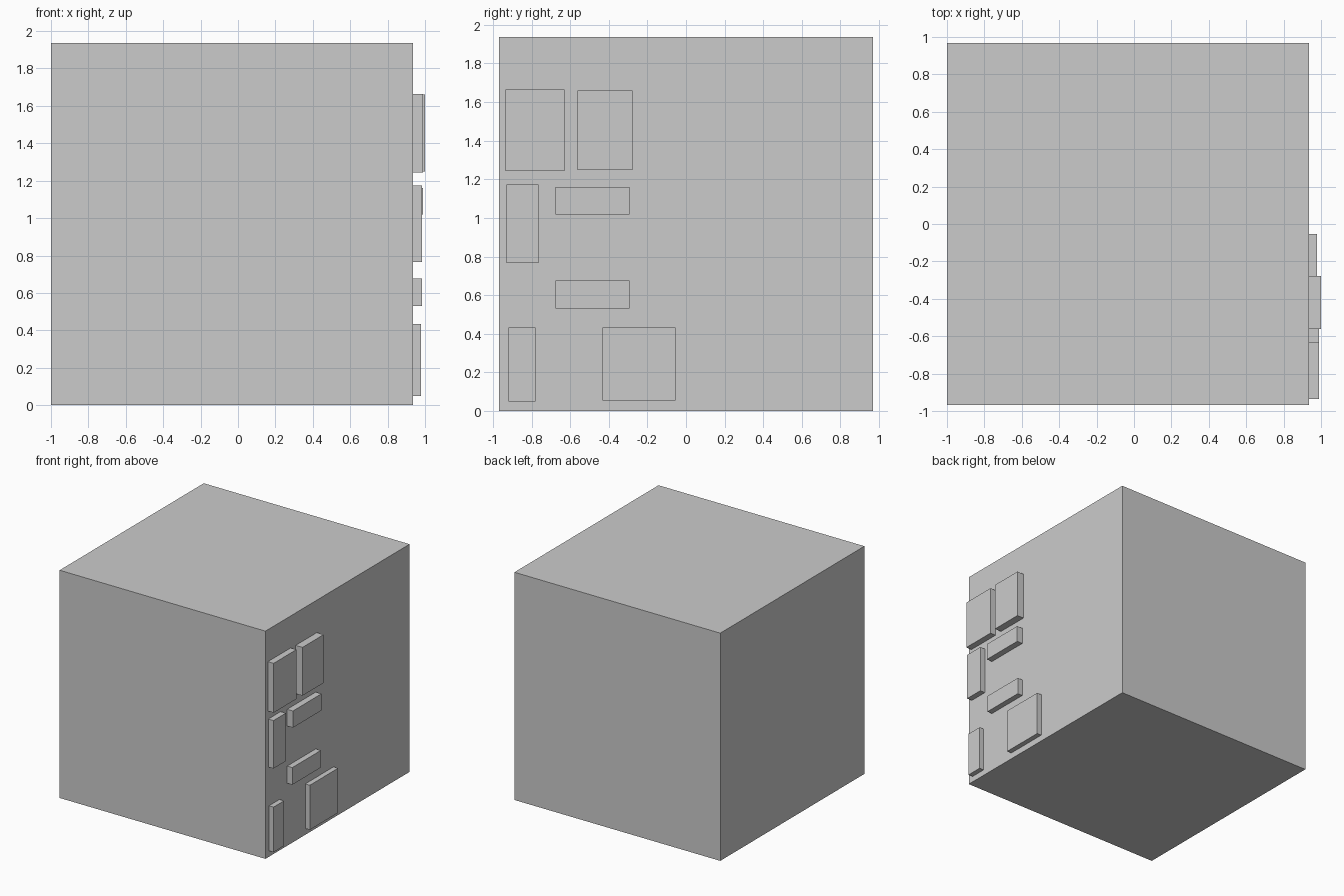
import bpy

if "Cube" in bpy.data.objects:
    bpy.data.objects.remove(bpy.data.objects["Cube"])

SIDE = 1.936          # edge length of the cube
FACE_X = -1 + SIDE    # right-hand face that carries the panels


def box(name, x, y, z):
    """Axis-aligned box from (min, max) pairs."""
    spans = (x, y, z)
    bpy.ops.mesh.primitive_cube_add(size=1, location=[(a + b) / 2 for a, b in spans])
    obj = bpy.context.object
    obj.name = name
    obj.scale = [b - a for a, b in spans]
    bpy.ops.object.transform_apply(location=False, rotation=False, scale=True)
    return obj


# Main block
box("main_block", (-1, FACE_X), (-SIDE / 2, SIDE / 2), (0, SIDE))

# Raised panels on the right face: name, y span, z span, outer x
panels = [
    ("upper_front_panel", (-0.935, -0.63), (1.244, 1.664), 0.99),
    ("upper_rear_panel", (-0.562, -0.278), (1.249, 1.66), 1.0),
    ("middle_front_panel", (-0.93, -0.764), (0.766, 1.174), 0.985),
    ("middle_upper_bar", (-0.676, -0.293), (1.018, 1.16), 0.99),
    ("middle_lower_bar", (-0.676, -0.293), (0.531, 0.677), 0.984),
    ("lower_front_panel", (-0.92, -0.78), (0.05, 0.433), 0.979),
    ("lower_rear_panel", (-0.433, -0.054), (0.054, 0.433), 0.979),
]
for name, y, z, outer in panels:
    box(name, (FACE_X, outer), y, z)
